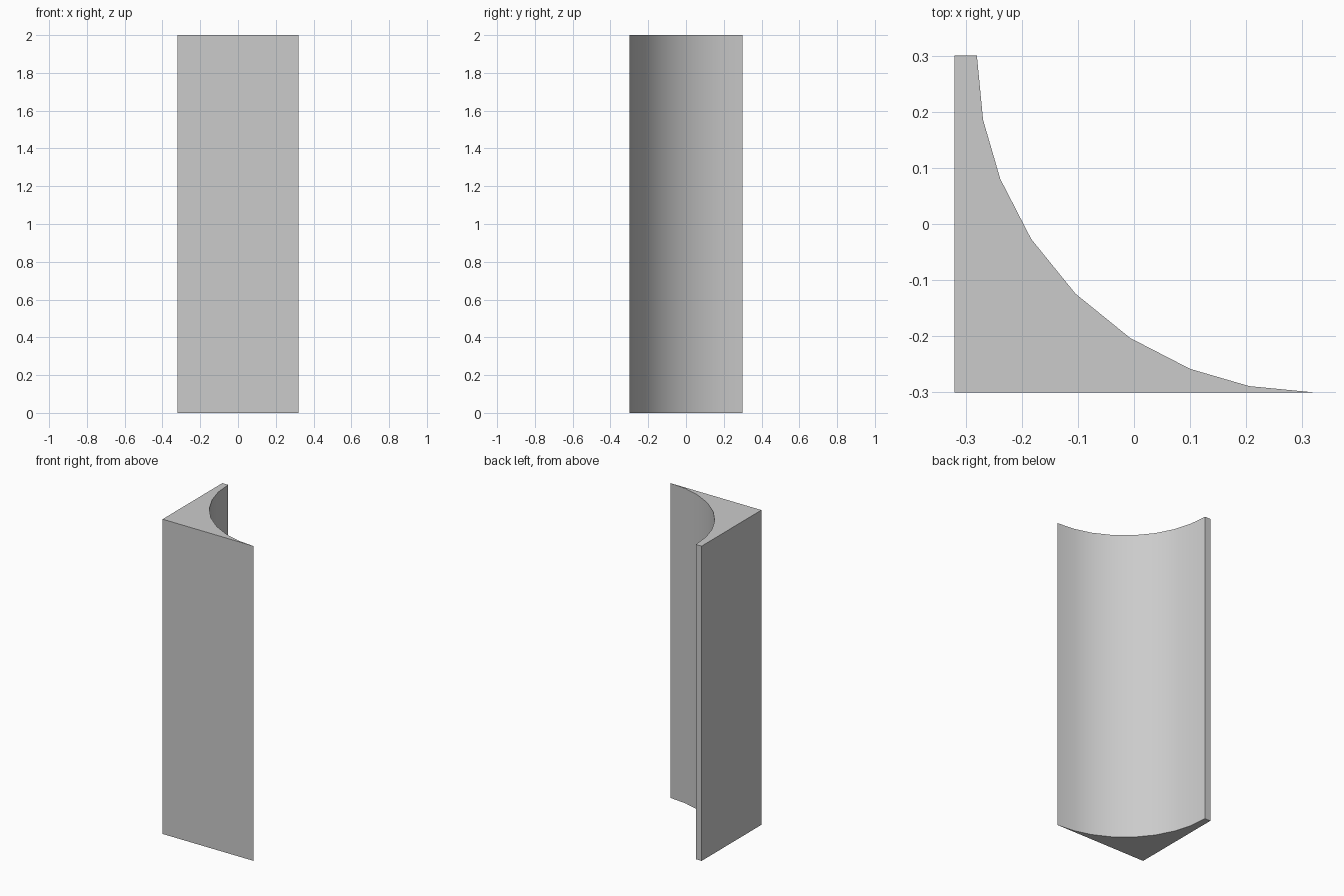
import bpy, bmesh, math

if "Cube" in bpy.data.objects:
    bpy.data.objects.remove(bpy.data.objects["Cube"])

HEIGHT, RADIUS = 2.0, 0.6
CENTRE = (0.32, 0.30)
STEPS = [0, 11, 21.5, 33, 45, 57, 68.5, 79, 90]

# Cross-section: square corner with a concave quarter arc
arc = [(CENTRE[0] - RADIUS * math.cos(math.radians(a)),
        CENTRE[1] - RADIUS * math.sin(math.radians(a))) for a in STEPS]
profile = [(-0.32, 0.30), (-0.32, -0.30)] + arc[::-1]

# Extrude the cross-section upward
bm = bmesh.new()
base = bm.faces.new([bm.verts.new((x, y, 0)) for x, y in profile])
top = bmesh.ops.extrude_face_region(bm, geom=[base], use_keep_orig=True)
bmesh.ops.translate(bm, vec=(0, 0, HEIGHT),
                    verts=[g for g in top["geom"] if isinstance(g, bmesh.types.BMVert)])
bmesh.ops.recalc_face_normals(bm, faces=bm.faces)

mesh = bpy.data.meshes.new("cove_corner_block")
bm.to_mesh(mesh)
bm.free()
block = bpy.data.objects.new("cove_corner_block", mesh)
bpy.context.collection.objects.link(block)

# Smooth the cove, keep the outer edges sharp
bpy.context.view_layer.objects.active = block
block.select_set(True)
bpy.ops.object.shade_smooth_by_angle(angle=math.radians(30))
